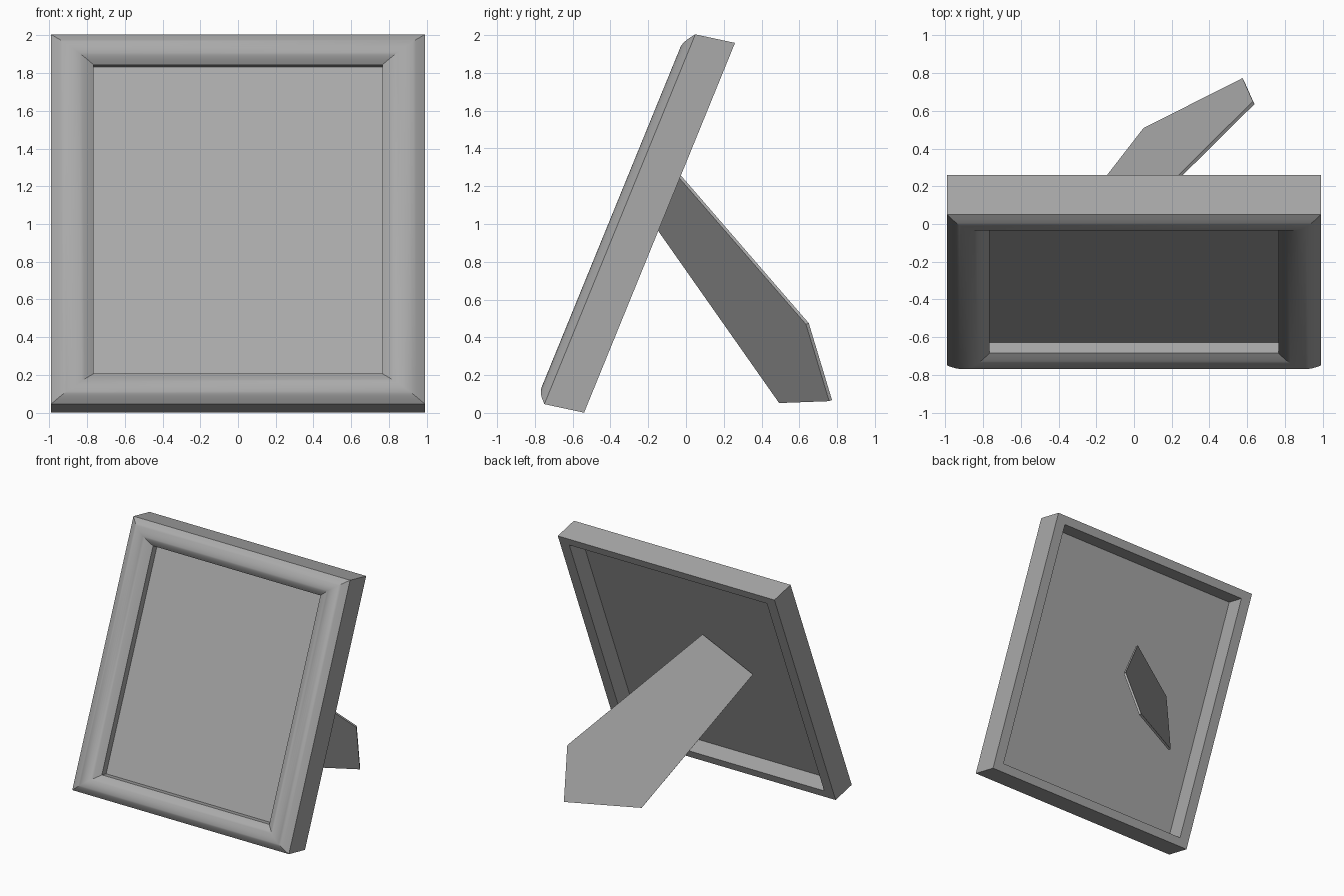
import bpy, bmesh
from math import sin, pi, radians
from mathutils import Matrix, Vector

cube = bpy.data.objects.get("Cube")
if cube:
    bpy.data.objects.remove(cube, do_unlink=True)

grey = bpy.data.materials.new("plain_grey")
grey.use_nodes = True
grey.diffuse_color = (0.4, 0.4, 0.4, 1)
grey.node_tree.nodes["Principled BSDF"].inputs["Base Color"].default_value = (0.4, 0.4, 0.4, 1)

# Leaning space: x across, y up the slope, z from the back towards the front
LEAN = Matrix(((1, 0, 0, 0),
               (0, 0.378, -0.978, -0.14),
               (0, 0.926, 0.21, 0.98),
               (0, 0, 0, 1)))
HALF_W, HALF_H, RAIL, INSET_Y = 0.99, 1.057, 0.225, 0.77
EDGE, LEDGE, REBATE = 0.215, 0.158, 0.087


def finish(name, bm):
    bmesh.ops.recalc_face_normals(bm, faces=bm.faces)
    mesh = bpy.data.meshes.new(name)
    bm.to_mesh(mesh)
    bm.free()
    mesh.materials.append(grey)
    obj = bpy.data.objects.new(name, mesh)
    bpy.context.collection.objects.link(obj)
    return obj


def ring(bm, inset, depth):
    """Four leaning corners, moved in from the outer edge."""
    x, y = HALF_W - inset, HALF_H - inset * INSET_Y
    return [bm.verts.new(LEAN @ Vector((sx * x, sy * y, depth)))
            for sx, sy in ((-1, -1), (1, -1), (1, 1), (-1, 1))]


# Frame: mitred moulding with a rounded front and a rebate behind
STEPS = 14
profile = [(0, 0)]
profile += [(RAIL * i / STEPS, EDGE + 0.048 * sin(pi * i / STEPS)) for i in range(STEPS + 1)]
profile += [(RAIL, LEDGE), (REBATE, LEDGE), (REBATE, 0)]
bm = bmesh.new()
rings = [ring(bm, s, d) for s, d in profile]
for a, b in zip(rings, rings[1:] + rings[:1]):
    for i in range(4):
        j = (i + 1) % 4
        bm.faces.new((a[i], a[j], b[j], b[i]))
frame = finish("frame", bm)
bpy.ops.object.select_all(action='DESELECT')
frame.select_set(True)
bpy.context.view_layer.objects.active = frame
bpy.ops.object.shade_smooth_by_angle(angle=radians(30))

# Picture panel: thin sheet resting on the ledge
bm = bmesh.new()
back, front = ring(bm, REBATE, LEDGE - 0.006), ring(bm, REBATE, LEDGE)
bm.faces.new(back)
bm.faces.new(front)
for i in range(4):
    j = (i + 1) % 4
    bm.faces.new((back[i], back[j], front[j], front[i]))
finish("picture_panel", bm)

# Support leg: flat tapered board with a pointed foot
outline = [(-0.10, -0.073, 1.31), (0.63, 0.65, 0.475), (0.575, 0.773, 0.068),
           (0.05, 0.508, 0.058), (-0.485, -0.182, 1.04)]
bm = bmesh.new()
top = bm.faces.new([bm.verts.new(p) for p in outline])
bm.normal_update()
away = top.normal if top.normal.y < 0 else -top.normal
shift = away * 0.018
under = bmesh.ops.extrude_face_region(bm, geom=[top], use_keep_orig=True)
bmesh.ops.translate(bm, vec=shift, verts=[g for g in under["geom"] if isinstance(g, bmesh.types.BMVert)])
finish("support_leg", bm)
